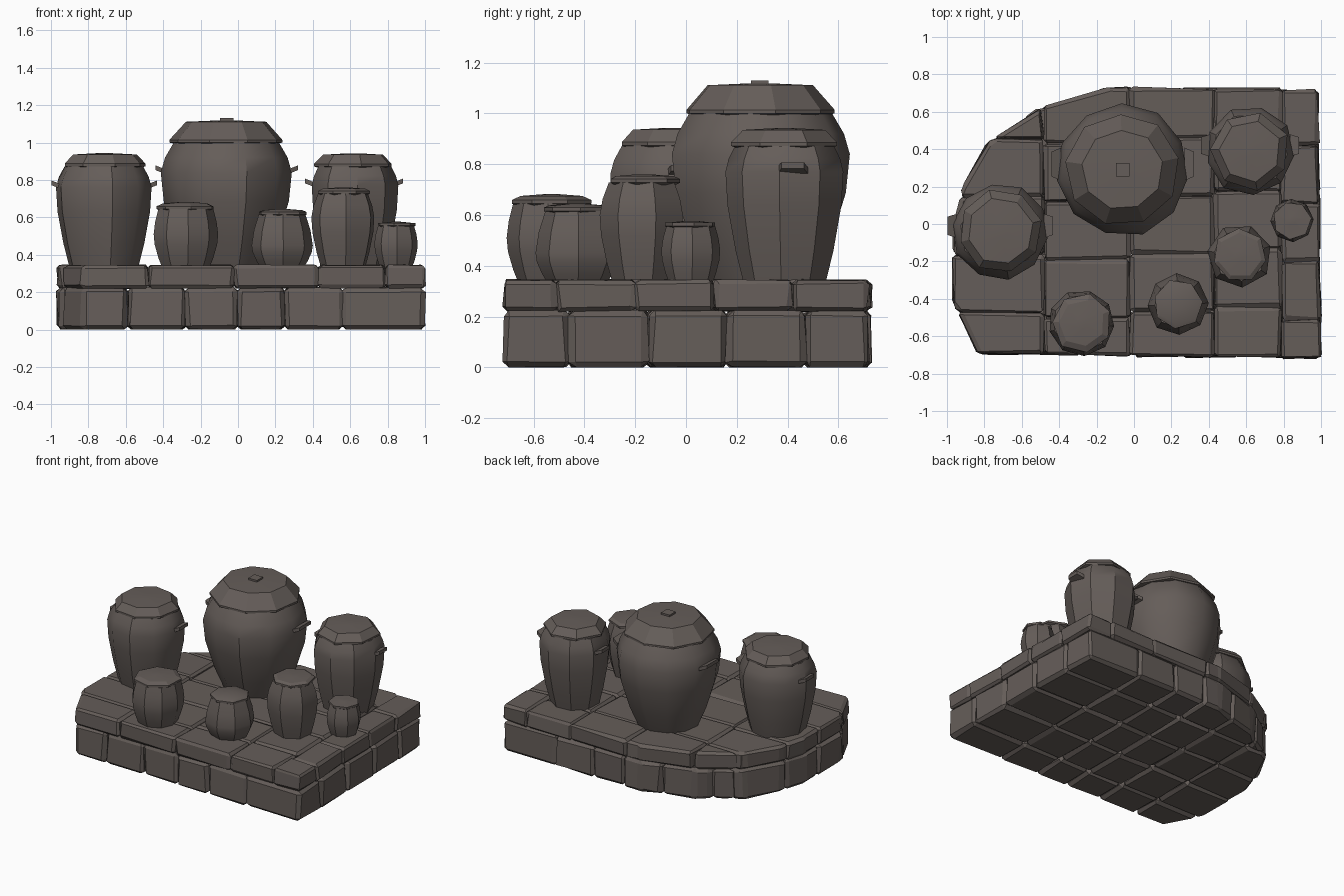
import bpy, bmesh, math, random
from mathutils import Vector

if "Cube" in bpy.data.objects:
    bpy.data.objects.remove(bpy.data.objects["Cube"])

random.seed(7)
mat = bpy.data.materials.new("dark brown stone")
mat.diffuse_color = (0.13, 0.11, 0.10, 1)
mat.use_nodes = True
mat.node_tree.nodes["Principled BSDF"].inputs["Base Color"].default_value = mat.diffuse_color


def finish(bm, name, smooth=None):
    bmesh.ops.recalc_face_normals(bm, faces=bm.faces[:])
    me = bpy.data.meshes.new(name)
    bm.to_mesh(me)
    bm.free()
    me.materials.append(mat)
    ob = bpy.data.objects.new(name, me)
    bpy.context.collection.objects.link(ob)
    if smooth:
        bpy.ops.object.select_all(action='DESELECT')
        ob.select_set(True)
        bpy.context.view_layer.objects.active = ob
        bpy.ops.object.shade_smooth_by_angle(angle=math.radians(smooth))


# Platform footprint, counter-clockwise and convex, rounded on the left
OUTLINE = [(1, -.72), (.985, .72), (-.13, .73), (-.5, .62), (-.78, .43),
           (-.91, .2), (-.965, 0), (-.965, -.42), (-.83, -.69)]


def clip(poly):
    for i, a in enumerate(OUTLINE):
        b = OUTLINE[(i + 1) % len(OUTLINE)]
        side = lambda p: (b[0]-a[0])*(p[1]-a[1]) - (b[1]-a[1])*(p[0]-a[0])
        out = []
        for j, q in enumerate(poly):
            p = poly[j - 1]
            sp, sq = side(p), side(q)
            if (sp >= 0) != (sq >= 0):
                t = sp / (sp - sq)
                out.append((p[0] + (q[0]-p[0])*t, p[1] + (q[1]-p[1])*t))
            if sq >= 0:
                out.append(q)
        poly = out
    keep = []
    for p in poly:
        if all(math.dist(p, k) > .035 for k in keep):
            keep.append(p)
    return keep


def stone(name, x0, x1, y0, y1, z0, z1, bev):
    poly = clip([(x0, y0), (x1, y0), (x1, y1), (x0, y1)])
    if len(poly) < 3:
        return
    bm = bmesh.new()
    base = bm.faces.new([bm.verts.new((x, y, z0)) for x, y in poly])
    ext = bmesh.ops.extrude_face_region(bm, geom=[base])
    top = [v for v in ext['geom'] if isinstance(v, bmesh.types.BMVert)]
    bmesh.ops.translate(bm, verts=top, vec=(0, 0, z1 - z0))
    # the starting face is removed by the extrude when it is a lone face, so close the bottom
    bmesh.ops.holes_fill(bm, edges=[e for e in bm.edges if e.is_boundary])
    bmesh.ops.recalc_face_normals(bm, faces=bm.faces[:])
    bmesh.ops.bevel(bm, geom=bm.edges[:], offset=bev, segments=1, profile=.5,
                    affect='EDGES', clamp_overlap=True)
    for v in bm.verts:       # chiselled irregularity
        v.co += Vector([random.uniform(-1, .8) * k for k in (.009, .009, .004)])
        v.co.z = max(v.co.z, 0)
    finish(bm, name)


def course(name, cols, shift, z0, z1, bev):
    for i in range(len(cols) - 1):
        off = random.uniform(-shift, shift)
        rows = [-.8] + [-.465 + .31*j + off for j in range(4)] + [.8]
        for j in range(5):
            stone(f"{name}_{i}_{j}", cols[i], cols[i+1], rows[j], rows[j+1], z0, z1, bev)


# Lower course of big stones, upper course of flat slabs
course("base_stone", [-1.1, -.59, -.28, 0, .25, .56, 1.1], .01, 0, .225, .022)
course("top_slab", [-1.1, -.48, -.02, .43, .79, 1.1], .05, .222, .345, .016)


def lathe(name, x, y, profile, n, rot, jitter, smooth):
    bm = bmesh.new()
    wob = [random.uniform(1 - jitter, 1 + jitter) for _ in range(n)]
    ang = [rot + k*math.tau/n for k in range(n)]
    rings = [[bm.verts.new((x + r*w*math.cos(a), y + r*w*math.sin(a), z))
              for a, w in zip(ang, wob)] for r, z in profile]
    for a, b in zip(rings, rings[1:]):
        for k in range(n):
            bm.faces.new((a[k], a[(k+1) % n], b[(k+1) % n], b[k]))
    bm.faces.new(rings[0][::-1])
    bm.faces.new(rings[-1])
    finish(bm, name, smooth)


def box(name, c, s, tilt=0):
    bm = bmesh.new()
    bmesh.ops.create_cube(bm, size=1)
    for v in bm.verts:
        k = .75 if v.co.x * tilt > 0 else 1      # outer end tapers
        v.co = Vector((c[0] + v.co.x*s[0], c[1] + v.co.y*s[1]*k,
                       c[2] + v.co.z*s[2] + v.co.x*tilt*.02))
    finish(bm, name)


def jar(name, x, y, foot, belly, z_belly, neck, z_neck, lid, z_top, n, lugs=False):
    z0 = .33
    # body swells from foot to belly, then rounds in to the neck
    body = [(foot + (belly-foot)*math.sin(t*math.pi/2), z0 + (z_belly-z0)*t) for t in (0, .3, .7, 1)]
    body += [(belly - (belly-neck)*t**1.6, z_belly + (z_neck-z_belly)*t) for t in (.5, 1)]
    lathe(name + "_body", x, y, body, n, n*.3, .02, 35)
    # overhanging rim with a sloped, almost flat top
    e = neck * .06
    cap = [(neck-e, z_neck-.008), (neck+e, z_neck), (neck+e, z_neck+.014), (lid, z_top-.007), (lid/4, z_top)]
    lathe(name + "_lid", x, y, cap, max(7, n-2), n*.3+.4, .03, 20)
    if lugs:
        for s, side in ((-1, "left"), (1, "right")):
            box(f"{name}_{side}_lug", (x + s*belly, y + .03, z_belly+.015), (.05, belly/2, .025), s)


jar("large_jar", -.06, .29, .21, .355, .84, .285, 1.0, .215, 1.118, 11, True)
jar("left_jar", -.715, -.04, .185, .258, .76, .212, .873, .178, .943, 10, True)
jar("back_right_jar", .62, .39, .165, .238, .77, .2, .872, .165, .942, 9, True)
jar("front_left_jar", -.28, -.53, .13, .178, .51, .152, .645, .125, .682, 9)
jar("front_middle_jar", .235, -.43, .115, .165, .45, .126, .615, .11, .645, 8)
jar("hexagonal_jar", .565, -.17, .12, .172, .6, .136, .727, .12, .76, 7)
jar("small_jar", .845, .02, .085, .116, .46, .096, .556, .088, .577, 8)

# Knob on the largest lid
box("lid_knob", (-.06, .29, 1.118), (.07, .07, .025))
